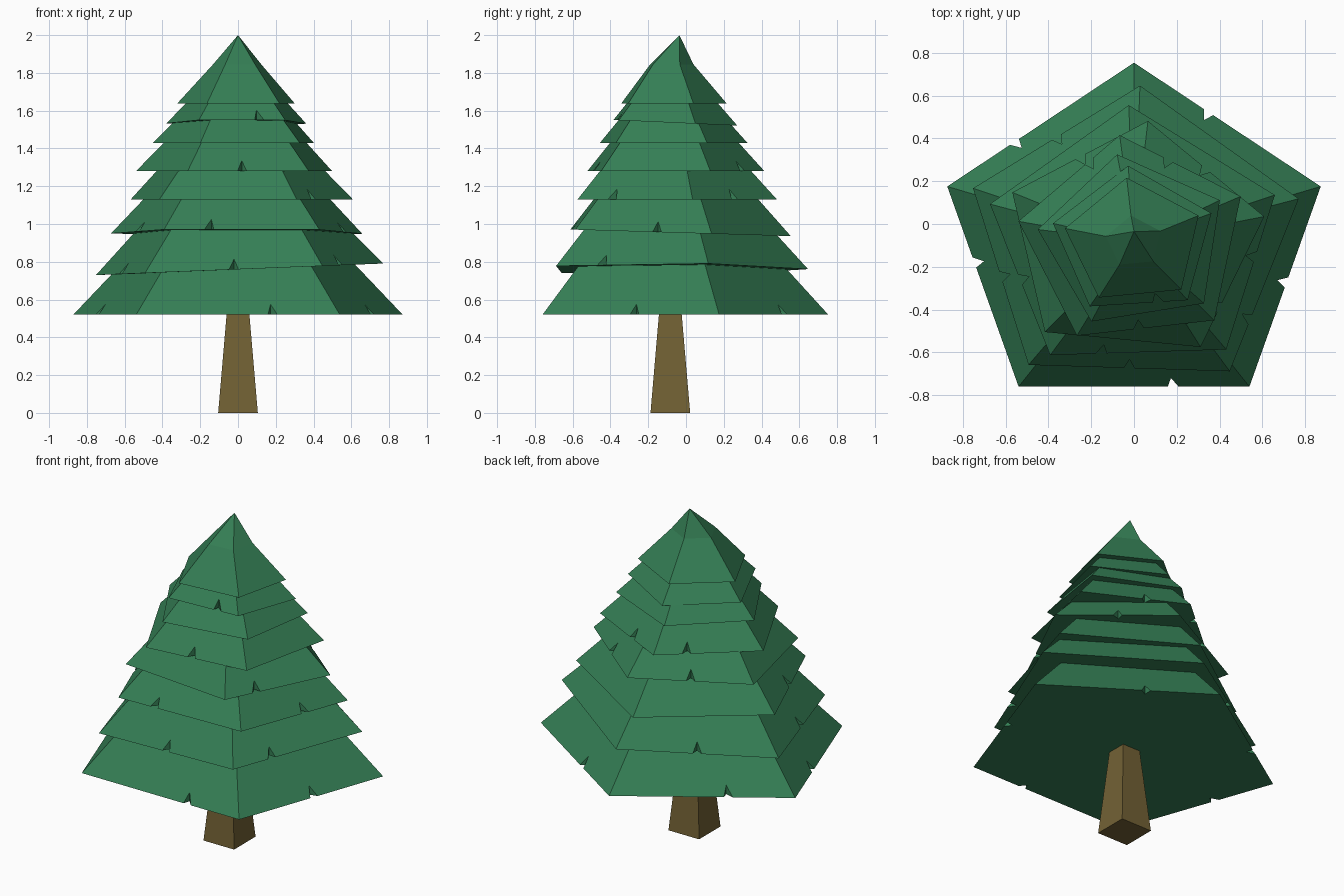
import bpy, bmesh
from math import cos, sin, radians
from mathutils import Vector

if "Cube" in bpy.data.objects:
    bpy.data.objects.remove(bpy.data.objects["Cube"])

CY, SQUASH = -0.083, 0.912


def material(name, rgb):
    m = bpy.data.materials.new(name)
    m.diffuse_color = (*rgb, 1)
    m.use_nodes = True
    m.node_tree.nodes["Principled BSDF"].inputs["Base Color"].default_value = m.diffuse_color
    return m


green = material("needles", (0.035, 0.21, 0.09))
brown = material("bark", (0.17, 0.12, 0.035))


def finish(bm, name, mat):
    bmesh.ops.recalc_face_normals(bm, faces=bm.faces)
    mesh = bpy.data.meshes.new(name)
    bm.to_mesh(mesh)
    bm.free()
    mesh.materials.append(mat)
    bpy.context.collection.objects.link(bpy.data.objects.new(name, mesh))


def ring(r, z, rot, tx, ty):
    """Five corners of a slightly squashed, tilted pentagon."""
    pts = []
    for k in range(5):
        a = radians(90 + 72 * k + rot)
        x, y = r * cos(a), r * SQUASH * sin(a)
        pts.append(Vector((x, y + CY, z + tx * x + ty * y)))
    return pts


def tier(name, r, z, h, top_r, rot, tx, ty, notches, tip=None):
    """Pentagonal skirt with V notches cut in its lower edge."""
    bm = bmesh.new()
    low_co, top_co = ring(r, z, rot, tx, ty), ring(top_r, z + h, rot, tx, ty)
    low = [bm.verts.new(p) for p in low_co]
    top = [bm.verts.new(p) for p in top_co]
    base = []
    for k in range(5):
        j = (k + 1) % 5
        a, b = low_co[k], low_co[j]
        edge, under = [], []
        if notches[k]:
            f, w = notches[k], 0.025 / (b - a).length
            up = 0.055 / h
            peak = a.lerp(b, f).lerp(top_co[k].lerp(top_co[j], f), up)
            e1 = bm.verts.new(a.lerp(b, f - w))
            e2 = bm.verts.new(a.lerp(b, f + w))
            mid = bm.verts.new(peak)
            inner = bm.verts.new((peak.x, peak.y, a.lerp(b, f).z))
            bm.faces.new((e1, inner, mid))
            bm.faces.new((inner, e2, mid))
            edge, under = [e1, mid, e2], [e1, inner, e2]
        bm.faces.new([low[k], *edge, low[j], top[j], top[k]])
        base += [low[k], *under]
    bm.faces.new(base[::-1])
    if tip:
        t = bm.verts.new(tip)
        for k in range(5):
            bm.faces.new((top[k], top[(k + 1) % 5], t))
    else:
        bm.faces.new(top)
    finish(bm, name, green)


# Foliage tiers: radius, height, rotation, tilt x, tilt y, notch on each edge
TIERS = [
    (0.917, 0.52, 0, 0, 0, (.64, .38, .67, .52, .60)),
    (0.80, 0.76, -2, .04, 0, (.5, .5, .5, .3, 0)),
    (0.70, 0.955, 2, 0, -.03, (0, .5, .29, .6, 0)),
    (0.622, 1.13, -6, 0, 0, (.5, 0, 0, .3, .5)),
    (0.55, 1.28, 7, 0, 0, (.3, 0, .45, 0, .6)),
    (0.454, 1.43, 10, 0, 0, (0, 0, 0, 0, 0)),
    (0.39, 1.537, 4, 0, -.045, (0, 0, .7, 0, 0)),
    (0.33, 1.637, 6, 0, 0, (0, 0, 0, 0, 0)),
]
for i, (r, z, rot, tx, ty, notches) in enumerate(TIERS):
    name = f"foliage_tier_{i + 1}"
    if i < len(TIERS) - 1:
        h = TIERS[i + 1][1] - z + 0.04
        tier(name, r, z, h, r - h, rot, tx, ty, notches)
    else:
        tier(name, r, z, 0.208, 0.135, rot, tx, ty, notches, (0, -0.035, 2))

# Tapered square trunk
bm = bmesh.new()
bmesh.ops.create_cube(bm, size=2)
for v in bm.verts:
    s = 0.06 if v.co.z > 0 else 0.105
    v.co = Vector((v.co.x * s, v.co.y * s + CY, 0.525 if v.co.z > 0 else 0))
finish(bm, "trunk", brown)
